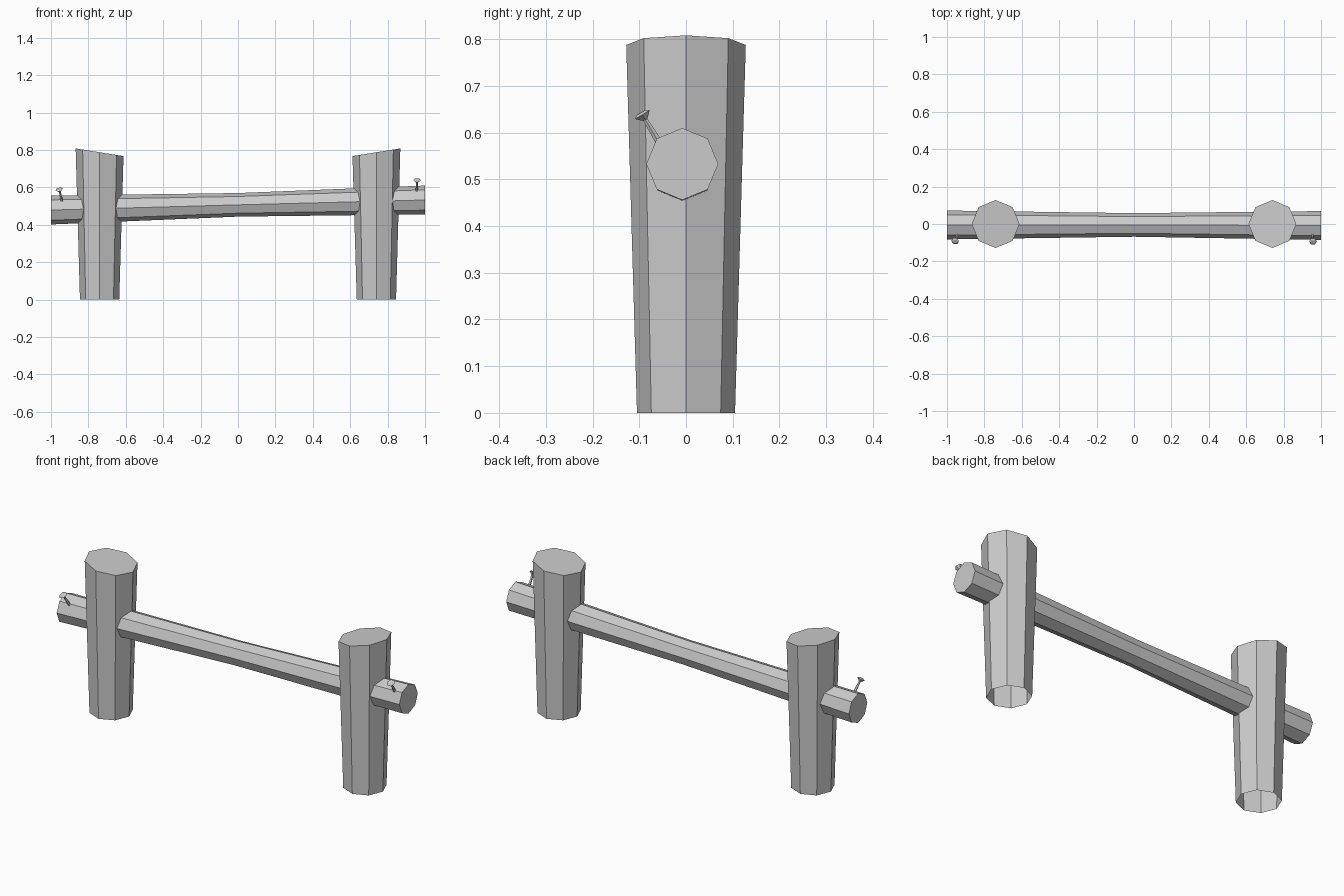
import bpy, bmesh
from math import cos, sin, tau
from mathutils import Vector

cube = bpy.data.objects.get("Cube")
if cube:
    bpy.data.objects.remove(cube)

grey = bpy.data.materials.new("plain_grey")
grey.use_nodes = True
grey.diffuse_color = (0.6, 0.6, 0.6, 1)
grey.node_tree.nodes["Principled BSDF"].inputs["Base Color"].default_value = (0.6, 0.6, 0.6, 1)


def loft(name, rings, axis, sides=8, cap_start=True, top_slope=0.0):
    """Flat-sided tube through (centre, radius) rings set square to the axis."""
    axis = Vector(axis).normalized()
    u = Vector((0, 1, 0)).cross(axis).normalized()
    v = axis.cross(u)
    bm = bmesh.new()
    loops = []
    for centre, radius in rings:
        loops.append([bm.verts.new(Vector(centre) + radius * (cos(tau * i / sides) * u + sin(tau * i / sides) * v))
                      for i in range(sides)])
    # Slanted saw cut on the last ring
    for vert in loops[-1]:
        vert.co.z += top_slope * (vert.co.x - rings[-1][0][0])
    for low, high in zip(loops, loops[1:]):
        for i in range(sides):
            j = (i + 1) % sides
            bm.faces.new((low[i], low[j], high[j], high[i]))
    bm.faces.new(loops[-1])
    if cap_start:
        bm.faces.new(loops[0][::-1])
    mesh = bpy.data.meshes.new(name)
    bm.to_mesh(mesh)
    bm.free()
    mesh.materials.append(grey)
    obj = bpy.data.objects.new(name, mesh)
    bpy.context.collection.objects.link(obj)
    return obj


# Posts: open underneath, wider at the top, cut sloping inwards
for side, label in ((-1, "right"), (1, "left")):
    x = 0.74 * side
    loft(label + "_post", [((x, 0, 0), 0.105), ((x, 0, 0.788), 0.128)],
         (0, 0, 1), cap_start=False, top_slope=0.16 * side)

# Rail: slightly waisted log rising towards the left
loft("rail", [((-1, -0.005, 0.479), 0.077),
              ((0, -0.005, 0.507), 0.063),
              ((1, -0.008, 0.533), 0.077)], (1, 0, 0))

# Nails: leaning shaft with a flared head
for label, base, tip in (("right", (-0.94, -0.052, 0.52), (-0.955, -0.088, 0.583)),
                         ("left", (0.955, -0.052, 0.57), (0.957, -0.09, 0.633))):
    base, tip = Vector(base), Vector(tip)
    lean = (tip - base).normalized()
    loft(label + "_nail_shaft", [(base, 0.008), (tip, 0.005)], lean, sides=5)
    loft(label + "_nail_head", [(tip - 0.006 * lean, 0.006),
                                (tip + 0.007 * lean, 0.021),
                                (tip + 0.012 * lean, 0.012)], lean, sides=6)
